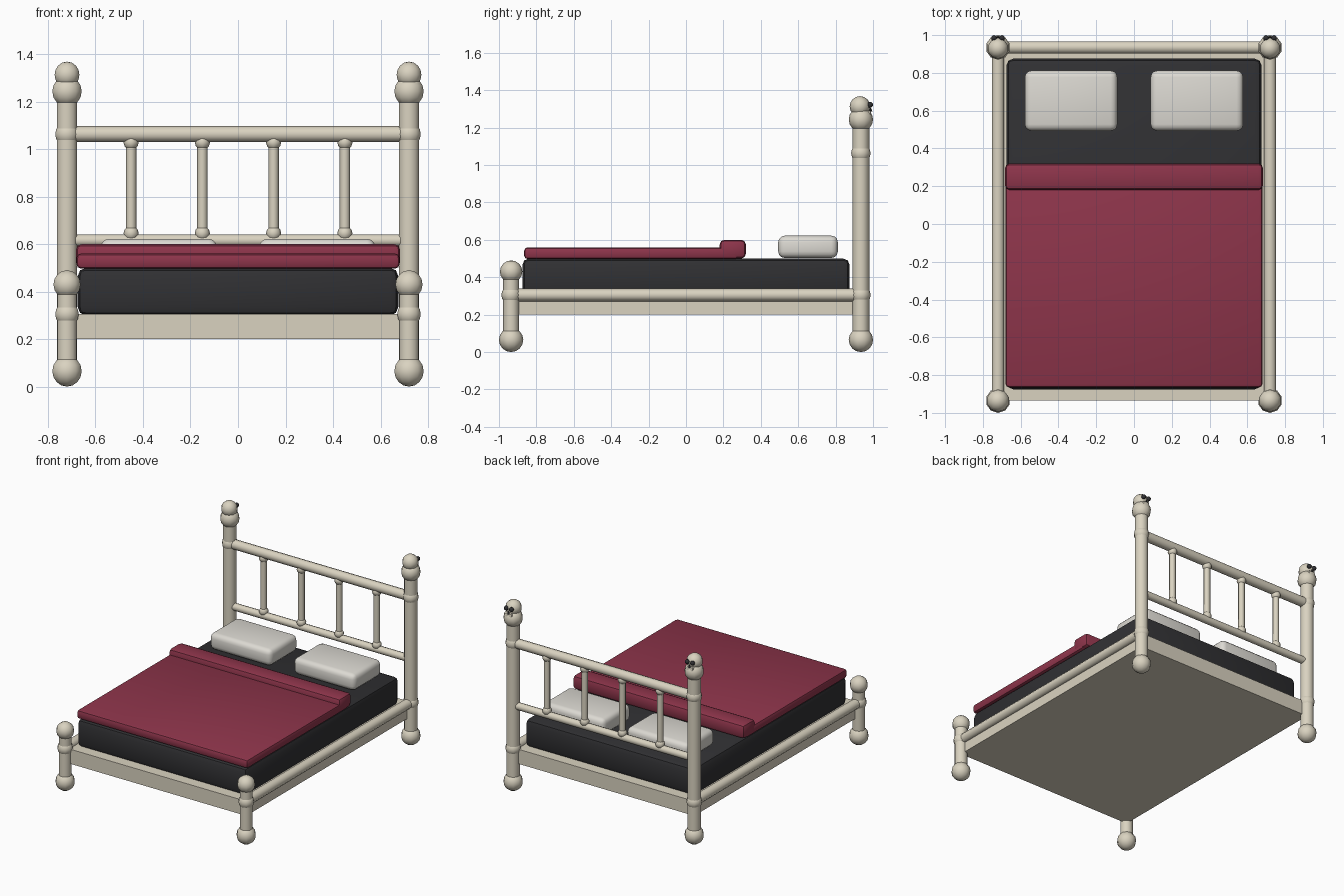
import bpy
from math import pi, radians
from mathutils import Vector

if "Cube" in bpy.data.objects:
    bpy.data.objects.remove(bpy.data.objects["Cube"])


def material(name, rgb):
    m = bpy.data.materials.new(name)
    m.diffuse_color = (*rgb, 1)
    m.use_nodes = True
    m.node_tree.nodes["Principled BSDF"].inputs["Base Color"].default_value = m.diffuse_color
    return m


BONE = material("bone", (0.70, 0.65, 0.53))
DARK = material("charcoal", (0.03, 0.03, 0.033))
RED = material("crimson", (0.27, 0.035, 0.07))
LINEN = material("linen", (0.72, 0.70, 0.65))


def finish(name, mat, angle=60):
    ob = bpy.context.object
    ob.name = name
    ob.data.materials.append(mat)
    bpy.ops.object.shade_smooth_by_angle(angle=radians(angle))
    return ob


def ball(name, loc, r, mat=BONE, seg=10, rings=8):
    bpy.ops.mesh.primitive_uv_sphere_add(segments=seg, ring_count=rings, radius=r, location=loc)
    return finish(name, mat)


def rod(name, a, b, r, sides=10):
    a, b = Vector(a), Vector(b)
    d = b - a
    bpy.ops.mesh.primitive_cylinder_add(vertices=sides, radius=r, depth=d.length, location=(a + b) / 2,
                                        rotation=d.to_track_quat('Z', 'Y').to_euler())
    return finish(name, BONE)


def block(name, lo, hi, mat, bevel=0.0, seg=2):
    lo, hi = Vector(lo), Vector(hi)
    bpy.ops.mesh.primitive_cube_add(size=1, location=(lo + hi) / 2)
    ob = bpy.context.object
    ob.scale = hi - lo
    bpy.ops.object.transform_apply(location=False, rotation=False, scale=True)
    if bevel:
        mod = ob.modifiers.new("bevel", 'BEVEL')
        mod.width, mod.segments = bevel, seg
        bpy.ops.object.modifier_apply(modifier="bevel")
    return finish(name, mat, 40)


X, Y = 0.72, 0.935

# Frame, mattress and bedding
block("bed_base", (-X, -Y, 0.20), (X, Y, 0.305), BONE)
block("mattress", (-0.675, -0.875, 0.30), (0.675, 0.875, 0.50), DARK, 0.035)
block("blanket", (-0.68, -0.865, 0.497), (0.68, 0.28, 0.56), RED, 0.018)
block("blanket_fold", (-0.683, 0.18, 0.50), (0.683, 0.32, 0.60), RED, 0.025)

for s, side in ((-1, "left"), (1, "right")):
    x = s * X
    block(f"{side}_pillow", (s * 0.333 - 0.245, 0.493, 0.503), (s * 0.333 + 0.245, 0.812, 0.622),
          LINEN, 0.035, 3)
    rod(f"{side}_side_rail", (x, -Y, 0.305), (x, Y, 0.305), 0.034)

    # Foot post
    rod(f"{side}_foot_post", (x, -Y, 0.06), (x, -Y, 0.43), 0.043)
    ball(f"{side}_foot_post_base", (x, -Y, 0.065), 0.065)
    ball(f"{side}_foot_post_joint", (x, -Y, 0.305), 0.052)
    ball(f"{side}_foot_post_knob", (x, -Y, 0.43), 0.06)

    # Head post
    rod(f"{side}_head_post", (x, Y, 0.06), (x, Y, 1.24), 0.045)
    ball(f"{side}_head_post_base", (x, Y, 0.065), 0.065)
    for i, (z, r) in enumerate(((0.305, 0.052), (0.615, 0.045), (1.063, 0.052))):
        ball(f"{side}_head_post_joint_{i}", (x, Y, z), r)
    ball(f"{side}_head_post_knob", (x, Y, 1.243), 0.065)

    # Skull finial facing backwards
    ball(f"{side}_skull", (x, Y - 0.005, 1.313), 0.055)
    block(f"{side}_skull_jaw", (x - 0.026, 0.94, 1.248), (x + 0.026, 0.99, 1.29), BONE, 0.008)
    for e in (-1, 1):
        ball(f"{side}_skull_eye", (x + e * 0.021, 0.984, 1.322), 0.016, DARK, 8, 6)
    bpy.ops.mesh.primitive_cone_add(vertices=4, radius1=0.010, radius2=0, depth=0.022,
                                    location=(x, 0.987, 1.298))
    finish(f"{side}_skull_nose", DARK, 30)

# Headboard rails and spindles
rod("headboard_top_rail", (-X, Y, 1.063), (X, Y, 1.063), 0.034)
rod("headboard_lower_rail", (-X, Y, 0.615), (X, Y, 0.615), 0.026)
for i, x in enumerate((-0.45, -0.15, 0.15, 0.45)):
    rod(f"spindle_{i}", (x, Y, 0.62), (x, Y, 1.06), 0.022, 8)
    ball(f"spindle_lower_joint_{i}", (x, Y, 0.645), 0.032, seg=8, rings=6)
    ball(f"spindle_upper_joint_{i}", (x, Y, 1.028), 0.032, seg=8, rings=6)
